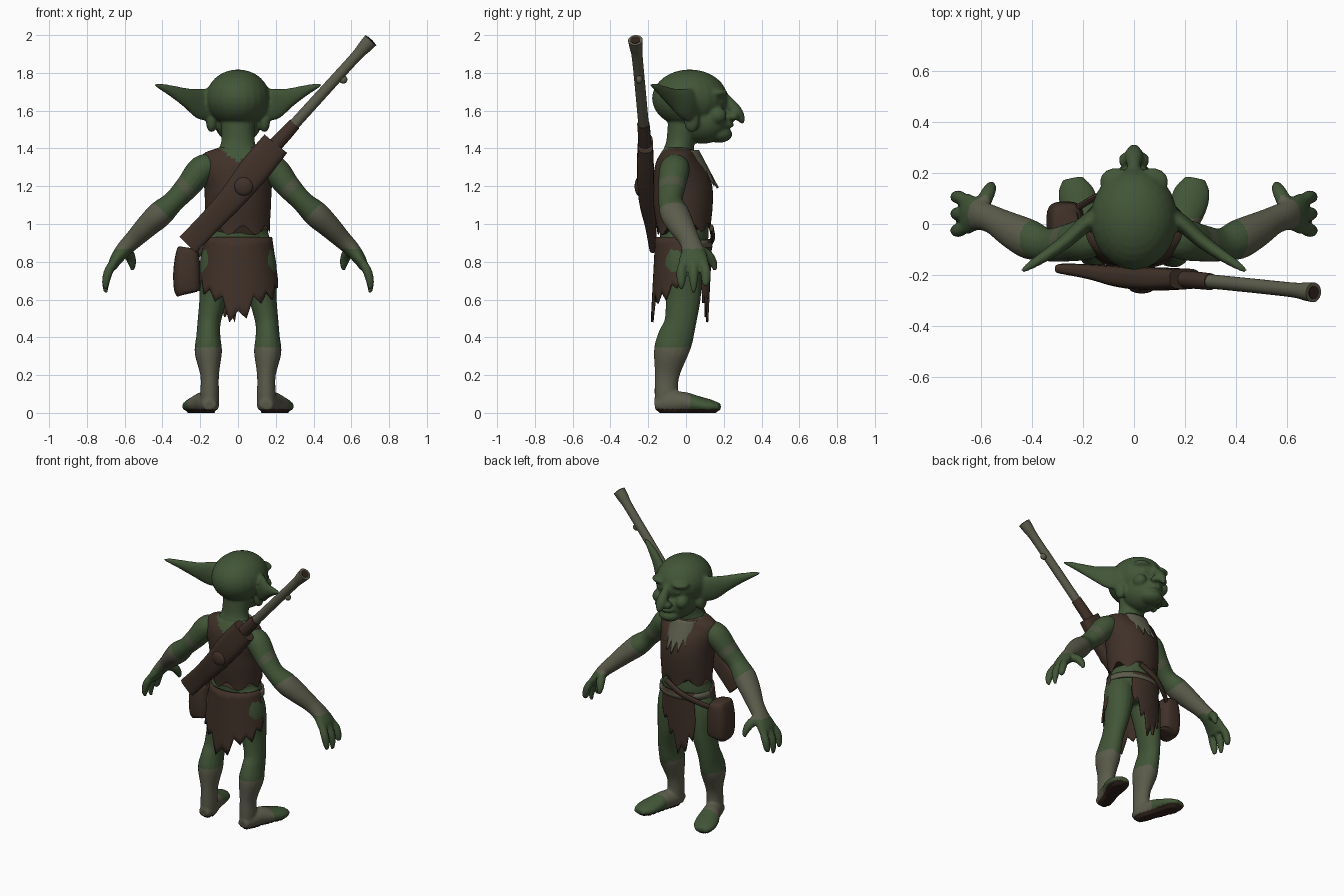
import bpy, bmesh, math, random
from mathutils import Vector, Matrix
random.seed(4)

def mat(name, r, g, b):
    m = bpy.data.materials.new(name)
    lin = lambda c: ((c / 255 + 0.055) / 1.055) ** 2.4
    m.diffuse_color = (lin(r), lin(g), lin(b), 1)
    return m

GREEN = mat("green skin", 65, 85, 55)
WRAP = mat("grey wrap", 92, 92, 76)
BAND = mat("arm band", 80, 86, 66)
BROWN = mat("brown leather", 64, 49, 40)
DARK = mat("dark sole", 48, 35, 28)

def loft(bm, pts, ref, n=16, s=1, sub=5, pw=1.0):
    """Tube through (x, y, z, radius along ref, other radius), smoothed, capped."""
    P = [Vector(p) for p in pts]
    P = [2 * P[0] - P[1]] + P + [2 * P[-1] - P[-2]]
    S = []
    for i in range(1, len(P) - 2):
        a, b, c, d = P[i - 1:i + 3]
        for k in range(sub):
            t = k / sub
            S.append(0.5 * (2 * b + (c - a) * t + (2 * a - 5 * b + 4 * c - d) * t * t
                            + (3 * b - a - 3 * c + d) * t ** 3))
    S.append(P[-2])
    rings = []
    for i, q in enumerate(S):
        tan = (S[min(i + 1, len(S) - 1)].to_3d() - S[max(i - 1, 0)].to_3d()).normalized()
        u = Vector(ref)
        u = (u - tan * u.dot(tan)).normalized()
        v = tan.cross(u)
        ring = []
        for k in range(n):
            a = 2 * math.pi * (k + 0.5) / n
            cu, cv = math.cos(a), math.sin(a)
            cu = math.copysign(abs(cu) ** pw, cu)
            cv = math.copysign(abs(cv) ** pw, cv)
            co = q.to_3d() + u * cu * max(q[3], .002) + v * cv * max(q[4], .002)
            ring.append(bm.verts.new((co.x * s, co.y, co.z)))
        rings.append(ring)
    for r0, r1 in zip(rings, rings[1:]):
        for k in range(n):
            bm.faces.new((r0[k], r0[(k + 1) % n], r1[(k + 1) % n], r1[k]))
    bm.faces.new(rings[0][::-1])
    bm.faces.new(rings[-1])
    return rings

def ball(bm, c, r):
    M = Matrix.Translation(c) @ Matrix.Diagonal((*r, 1))
    bmesh.ops.create_uvsphere(bm, u_segments=24, v_segments=16, radius=1, matrix=M)

def finish(name, bm, mats, rule=None, angle=50):
    bmesh.ops.recalc_face_normals(bm, faces=bm.faces[:])
    me = bpy.data.meshes.new(name)
    bm.to_mesh(me)
    bm.free()
    ob = bpy.data.objects.new(name, me)
    bpy.context.collection.objects.link(ob)
    for m in mats:
        me.materials.append(m)
    paint(ob, rule)
    bpy.ops.object.select_all(action='DESELECT')
    ob.select_set(True)
    bpy.context.view_layer.objects.active = ob
    bpy.ops.object.shade_smooth_by_angle(angle=math.radians(angle))
    return ob

def paint(ob, rule):
    if rule:
        for f in ob.data.polygons:
            f.material_index = rule(*f.center)

# ---- skin: torso, head, limbs fused into one surface
X, Y, Z = (1, 0, 0), (0, 1, 0), (0, 0, 1)
bm = bmesh.new()
loft(bm, [(0, -.02, .76, .12, .09), (0, -.01, .9, .165, .125), (0, -.01, 1.0, .155, .13),
          (0, -.015, 1.15, .165, .14), (0, -.03, 1.28, .17, .12), (0, -.04, 1.36, .13, .09),
          (0, -.03, 1.43, .09, .075), (0, -.01, 1.56, .09, .085)], X, 24)
ball(bm, (0, .02, 1.665), (.17, .20, .153))      # cranium
ball(bm, (0, .09, 1.54), (.125, .14, .115))      # jaw
ball(bm, (0, .175, 1.475), (.075, .07, .045))    # chin
ball(bm, (0, .20, 1.525), (.06, .055, .02))      # upper lip
loft(bm, [(0, .18, 1.69, .025, .03), (0, .225, 1.645, .026, .03), (0, .265, 1.595, .036, .034),
          (0, .292, 1.555, .024, .022), (0, .298, 1.53, .008, .008)], X)
for s in (-1, 1):
    ball(bm, (s * .07, .165, 1.695), (.065, .055, .025))   # brow
    ball(bm, (s * .09, .165, 1.575), (.04, .05, .045))     # cheek
    ball(bm, (s * .065, .175, 1.645), (.028, .03, .022))   # eye
    ball(bm, (s * .035, .25, 1.57), (.025, .03, .022))     # nostril
    ball(bm, (s * .14, .03, 1.545), (.03, .04, .06))       # ear lobe
    loft(bm, [(.11, .05, 1.63, .08, .04), (.19, .0, 1.635, .085, .034), (.27, -.07, 1.668, .053, .028),
              (.34, -.12, 1.70, .033, .023), (.41, -.165, 1.728, .016, .016),
              (.44, -.187, 1.737, .006, .006)], Z, s=s)
    # arm
    loft(bm, [(.11, -.05, 1.31, .06, .06), (.19, -.06, 1.29, .08, .075), (.265, -.075, 1.2, .073, .066),
              (.34, -.082, 1.12, .065, .058), (.41, -.06, 1.055, .078, .07), (.48, -.025, .99, .07, .062),
              (.55, .015, .92, .056, .05), (.605, .035, .865, .06, .042),
              (.65, .04, .805, .08, .032), (.665, .04, .765, .07, .022)], Y, s=s)
    for y, z in ((-.025, .655), (.04, .635), (.105, .67)):
        loft(bm, [(.65, .04 + (y - .04) * .75, .81, .022, .022), (.685, y, .75, .027, .025),
                  (.70, y, .69, .022, .021), (.70, y, z, .01, .01)], Y, 10, s)
    loft(bm, [(.605, .05, .87, .03, .03), (.575, .115, .835, .028, .03), (.56, .145, .79, .022, .022),
              (.56, .155, .755, .01, .01)], Y, 10, s)
    # leg
    loft(bm, [(.09, -.03, .92, .08, .09), (.11, -.02, .78, .095, .105), (.13, -.015, .62, .075, .095),
              (.153, -.03, .48, .062, .085), (.157, -.055, .40, .065, .095), (.157, -.08, .32, .073, .092),
              (.15, -.1, .2, .05, .066), (.15, -.105, .1, .05, .062), (.15, -.1, .02, .05, .06)], X, s=s)
    # foot
    loft(bm, [(.15, -.165, .04, .03, .035), (.155, -.1, .05, .055, .055), (.18, -.02, .055, .058, .06),
              (.208, .06, .045, .045, .074), (.23, .13, .035, .035, .07), (.24, .18, .03, .02, .04)], Z, s=s)
for v in bm.verts:
    v.co.z = max(v.co.z, 0)

def skin_rule(x, y, z):
    x = abs(x)
    if z < .02:
        return 3
    if (z < .35 and y < .02) or (x > .33 and x - z > -.67 and .87 < z < 1.2):
        return 1
    if x > .19 and 1 < z < 1.32 and -.95 < x - z < -.885:
        return 2
    return 0

skin = finish("body_skin", bm, [GREEN, WRAP, BAND, DARK])
r = skin.modifiers.new("fuse", 'REMESH')
r.mode, r.voxel_size, r.use_smooth_shade = 'VOXEL', .009, True
sm = skin.modifiers.new("soften", 'SMOOTH')
sm.factor, sm.iterations = .5, 3
for m in list(skin.modifiers):
    if m.type == 'NODES':
        skin.modifiers.remove(m)
fused = bpy.data.meshes.new_from_object(skin.evaluated_get(bpy.context.evaluated_depsgraph_get()))
skin.modifiers.clear()
skin.data = fused
fused.materials.clear()
for m in (GREEN, WRAP, BAND, DARK):
    fused.materials.append(m)
for v in fused.vertices:
    if v.co.z < .008:
        v.co.z = 0
for f in fused.polygons:
    f.use_smooth = True
paint(skin, skin_rule)

# ---- vest with ragged hem and a bare V at the nape
bm = bmesh.new()
rings = loft(bm, [(0, -.012, .98, .168, .142), (0, -.015, 1.1, .175, .157), (0, -.02, 1.2, .18, .157),
                  (0, -.04, 1.3, .2, .13), (0, -.042, 1.37, .185, .095), (0, -.042, 1.405, .1, .07)], X, 48)
for k, v in enumerate(rings[0]):
    v.co.z += .025 * math.sin(k * .9) - (.0 if v.co.y > 0 else .01)
finish("vest", bm, [BROWN, GREEN], lambda x, y, z: int(y < 0 and z > 1.32 + abs(x) * .8))

def panel(name, mid, half, top, bot, hem, m, thick=.012, n=48, rows=8):
    """Curved hanging cloth; top and bot are (rx, ry, z), hem gives bottom heights along it."""
    bm = bmesh.new()
    grid = []
    for i in range(n + 1):
        t = i / n * (len(hem) - 1)
        k = min(int(t), len(hem) - 2)
        zb = hem[k] + (hem[k + 1] - hem[k]) * (t - k)
        a = math.radians(mid - half + 2 * half * i / n)
        col = []
        for j in range(rows + 1):
            z = top[2] + (zb - top[2]) * j / rows
            f = (top[2] - z) / (top[2] - bot[2])
            rx, ry = (top[q] + (bot[q] - top[q]) * f for q in (0, 1))
            col.append(bm.verts.new((rx * math.cos(a), -.012 + ry * math.sin(a), z)))
        grid.append(col)
    for c0, c1 in zip(grid, grid[1:]):
        for j in range(rows):
            bm.faces.new((c0[j], c1[j], c1[j + 1], c0[j + 1]))
    ob = finish(name, bm, [m])
    so = ob.modifiers.new("thickness", 'SOLIDIFY')
    so.thickness, so.offset = thick, 0

# ---- cloths, belt and fringe collar
panel("loincloth_back", -90, 88, (.175, .145, .93), (.235, .168, .5),
      [.72, .68, .71, .63, .66, .59, .62, .48, .54, .5, .62, .58, .64, .6, .68, .66, .72], BROWN)
panel("loincloth_front", 95, 40, (.175, .145, .92), (.2, .125, .5),
      [.78, .7, .74, .6, .64, .48, .55, .5, .62, .58, .72], BROWN)
panel("belt", 0, 180, (.176, .143, .915), (.18, .146, .87), [.875] * 3, WRAP, rows=2)
panel("collar_fringe", 90, 65, (.1, .075, 1.39), (.13, .175, 1.2),
      [1.33, 1.27, 1.31, 1.23, 1.29, 1.2, 1.27, 1.19, 1.27, 1.2, 1.29, 1.23, 1.31, 1.27, 1.33], WRAP)

# ---- hip pouch and its strap
bm = bmesh.new()
loft(bm, [(-.265, .0, .63, .05, .055), (-.268, .0, .65, .07, .08), (-.27, .0, .75, .073, .088),
          (-.268, .0, .85, .06, .08), (-.265, .0, .875, .045, .06)], X, 24, pw=.6)
finish("hip_pouch", bm, [BROWN])
bm = bmesh.new()
loft(bm, [(.06, .135, .98, .012, .02), (-.06, .14, .92, .012, .02), (-.16, .1, .87, .012, .02),
          (-.24, .05, .83, .012, .02)], Y, 10)
finish("pouch_strap", bm, [BROWN])

# ---- long gun slung on the back
bm = bmesh.new()
loft(bm, [(-.265, -.175, .89, .02, .062), (-.15, -.188, 1.01, .03, .062), (-.03, -.208, 1.14, .042, .07),
          (.09, -.215, 1.29, .045, .082), (.2, -.215, 1.425, .04, .078)], Y, 20, pw=.6)
loft(bm, [(.17, -.215, 1.39, .034, .04), (.24, -.22, 1.465, .034, .038), (.3, -.226, 1.53, .033, .034)], Y, 16)
ball(bm, (.03, -.25, 1.2), (.05, .022, .05))
finish("gun_stock", bm, [BROWN])
bm = bmesh.new()
loft(bm, [(.2, -.215, 1.42, .028, .03), (.45, -.24, 1.695, .028, .029), (.62, -.258, 1.882, .029, .029),
          (.67, -.264, 1.937, .035, .036), (.703, -.268, 1.973, .039, .04)], Y, 20)
ball(bm, (.557, -.248, 1.765), (.022, .018, .022))
finish("gun_barrel", bm, [WRAP])
bm = bmesh.new()
loft(bm, [(.70, -.268, 1.97, .026, .026), (.7055, -.2685, 1.9757, .026, .026)], Y, 20, sub=1)
finish("gun_bore", bm, [DARK])
